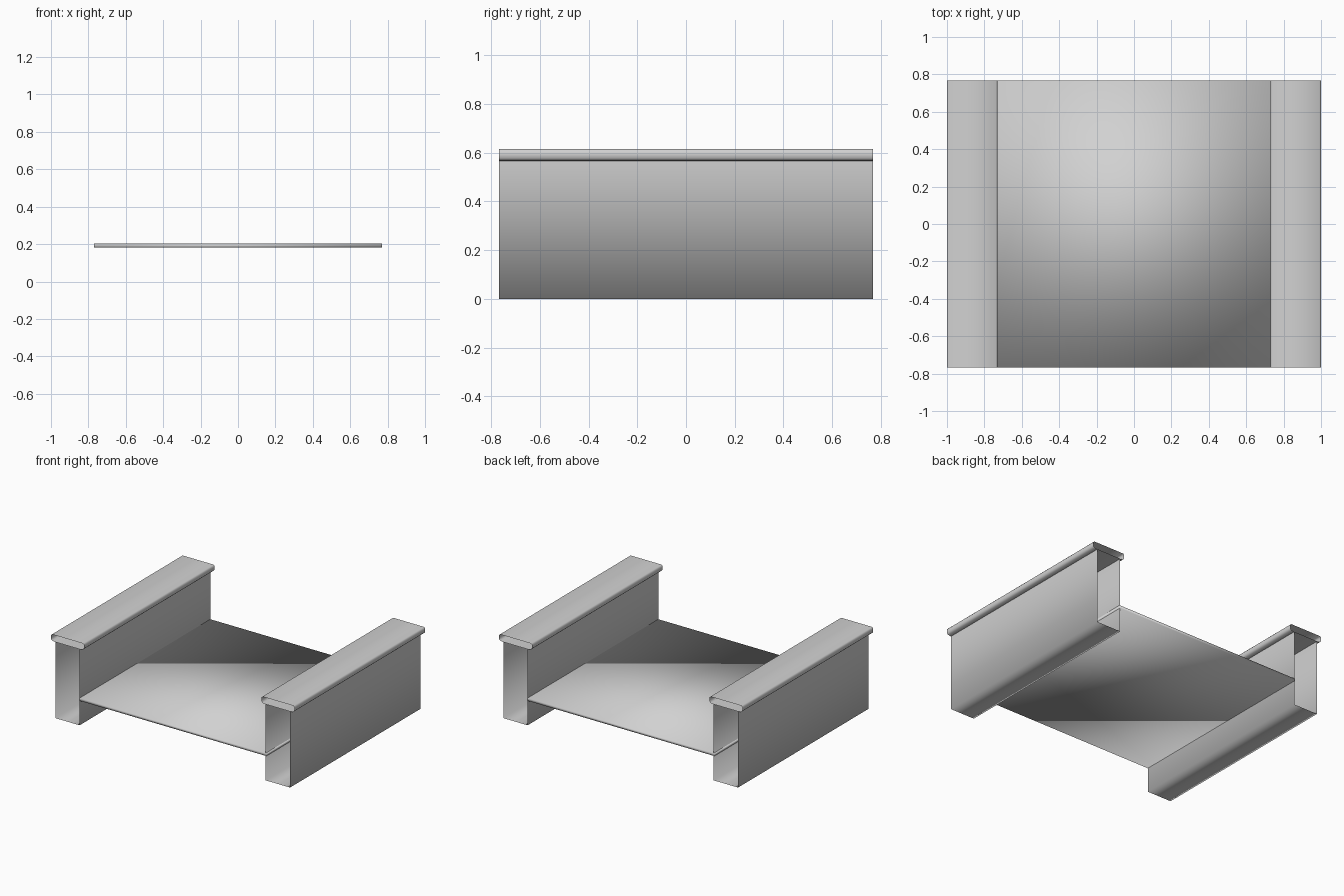
import bpy
import bmesh

HALF_LENGTH = 0.767
RAIL_CENTRE = 0.865

cube = bpy.data.objects.get("Cube")
if cube:
    bpy.data.objects.remove(cube, do_unlink=True)

grey = bpy.data.materials.new("plain_grey")
grey.use_nodes = True
colour = (0.64, 0.64, 0.64, 1)
grey.diffuse_color = colour
for node in grey.node_tree.nodes:
    if node.type == "BSDF_PRINCIPLED":
        node.inputs["Base Color"].default_value = colour


def add_object(name, bm):
    mesh = bpy.data.meshes.new(name)
    for face in bm.faces:
        face.smooth = True
    bm.to_mesh(mesh)
    bm.free()
    mesh.materials.append(grey)
    obj = bpy.data.objects.new(name, mesh)
    bpy.context.collection.objects.link(obj)
    return obj


def open_sheet(name, profile, closed):
    """Run an anticlockwise x-z profile along y, leaving both ends open."""
    bm = bmesh.new()
    front = [bm.verts.new((x, -HALF_LENGTH, z)) for x, z in profile]
    back = [bm.verts.new((x, HALF_LENGTH, z)) for x, z in profile]
    count = len(profile)
    for i in range(count if closed else count - 1):
        j = (i + 1) % count
        bm.faces.new((front[i], back[i], back[j], front[j]))
    return add_object(name, bm)


def symmetric(half, centre):
    """Complete a right half profile, listed from bottom to top."""
    right = [(centre + x, z) for x, z in half]
    left = [(centre - x, z) for x, z in reversed(half)]
    return right + left


# Hollow side walls with a folded bottom, and rounded caps on top
cap_half = [(0.1, 0.565), (0.125, 0.568), (0.135, 0.578),
            (0.135, 0.607), (0.127, 0.615)]
for side, sign in (("left", 1), ("right", -1)):
    centre = sign * RAIL_CENTRE
    wall = [(centre - 0.1, 0.565), (centre - 0.1, 0),
            (centre + 0.1, 0), (centre + 0.1, 0.565)]
    open_sheet(side + "_side_wall", wall, False)
    open_sheet(side + "_wall_cap", symmetric(cap_half, centre), True)

# Thin deck between the walls, its edges just passing through them
bm = bmesh.new()
bmesh.ops.create_cube(bm, size=1)
bmesh.ops.scale(bm, vec=(1.54, 2 * HALF_LENGTH, 0.02), verts=bm.verts)
bmesh.ops.translate(bm, vec=(0, 0, 0.192), verts=bm.verts)
add_object("deck", bm)
